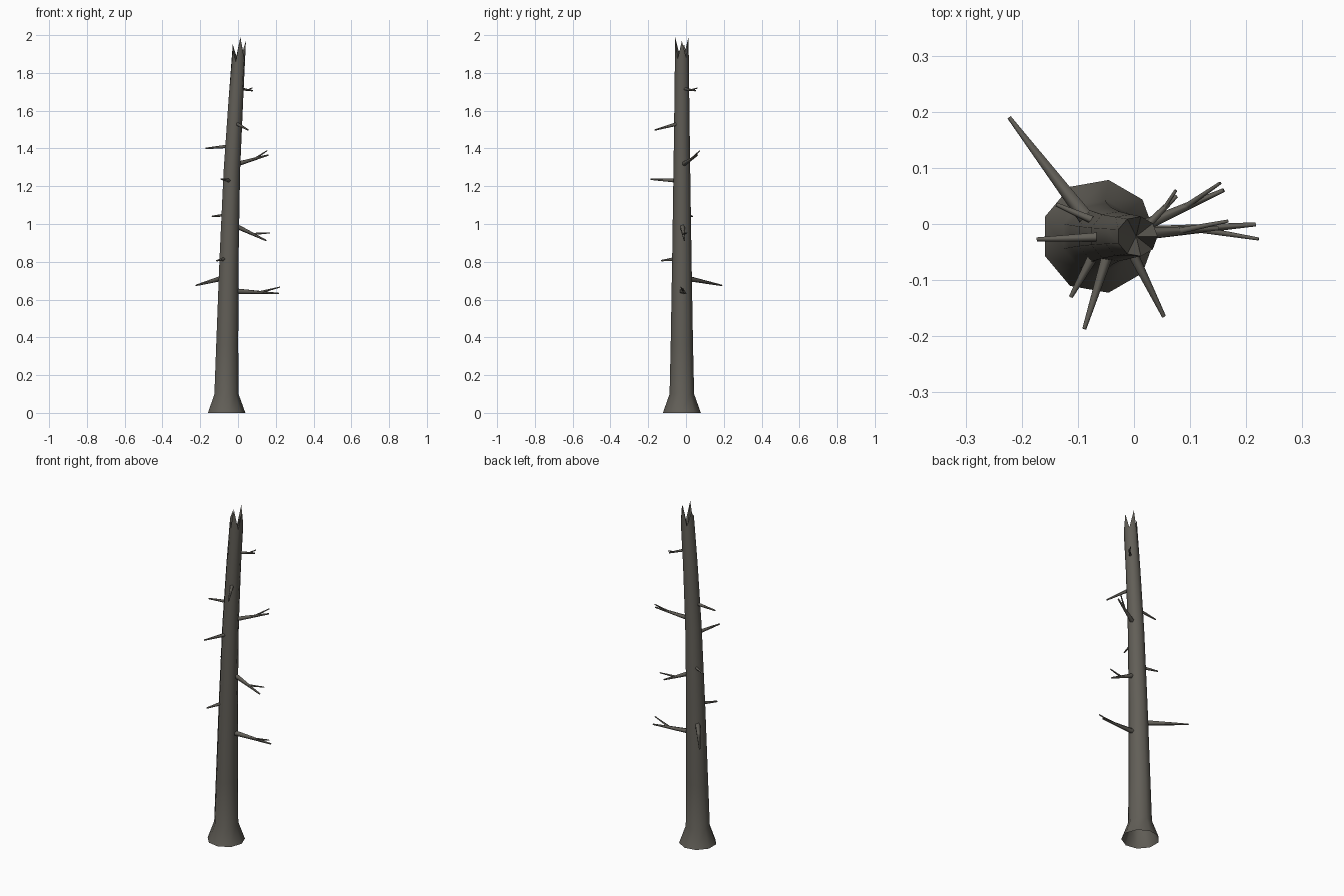
import bpy, bmesh, math
from mathutils import Vector

if "Cube" in bpy.data.objects:
    bpy.data.objects.remove(bpy.data.objects["Cube"])

bark = bpy.data.materials.new("bark")
bark.diffuse_color = (0.12, 0.112, 0.095, 1)
bark.use_nodes = True
bark.node_tree.nodes["Principled BSDF"].inputs["Base Color"].default_value = bark.diffuse_color
SIDES = 9


def finish(bm, name, angle):
    bmesh.ops.recalc_face_normals(bm, faces=bm.faces)
    me = bpy.data.meshes.new(name)
    bm.to_mesh(me)
    bm.free()
    ob = bpy.data.objects.new(name, me)
    bpy.context.collection.objects.link(ob)
    me.materials.append(bark)
    bpy.ops.object.select_all(action='DESELECT')
    ob.select_set(True)
    bpy.context.view_layer.objects.active = ob
    bpy.ops.object.shade_smooth_by_angle(angle=math.radians(angle))
    return ob


def bridge(bm, a, b):
    n = len(a)
    for i in range(n):
        bm.faces.new((a[i], a[(i + 1) % n], b[(i + 1) % n], b[i]))


# Trunk: flared, leaning, open at the bottom; (z, centre x, radius)
profile = [(0, -0.063, 0.102), (0.1, -0.063, 0.066), (0.36, -0.059, 0.06),
           (0.82, -0.049, 0.052), (1.28, -0.034, 0.045), (1.65, -0.013, 0.040)]
# Broken crown: height of each splinter around the rim
crown = [1.97, 1.88, 1.99, 1.87, 1.95, 1.92, 1.86, 1.99, 1.87]
bm = bmesh.new()
rings = []
for z, cx, r in profile + [(None, 0.006, 0.036)]:
    ring = []
    for i in range(SIDES):
        a = math.tau * i / SIDES
        h = crown[i] if z is None else z
        ring.append(bm.verts.new((cx + r * math.cos(a), -0.022 + r * math.sin(a), h)))
    rings.append(ring)
for a, b in zip(rings, rings[1:]):
    bridge(bm, a, b)
core = bm.verts.new((0.004, -0.022, 1.85))
for i in range(SIDES):
    bm.faces.new((rings[-1][i], rings[-1][(i + 1) % SIDES], core))
finish(bm, "trunk", 50)


def twig(bm, p, q, r0, r1, n=5):
    p, q = Vector(p), Vector(q)
    rot = (q - p).to_track_quat('Z', 'Y')
    ends = []
    for c, r in ((p, r0), (q, r1)):
        ends.append([bm.verts.new(c + rot @ Vector((r * math.cos(math.tau * i / n),
                                                    r * math.sin(math.tau * i / n), 0)))
                     for i in range(n)])
    bridge(bm, *ends)
    bm.faces.new(ends[1])


# Dead branches: root, tip, root radius, optional fork tip
branches = [
    ((-0.015, -0.02, 0.645), (0.217, -0.001, 0.632), 0.015, (0.222, -0.027, 0.666)),
    ((-0.085, 0.012, 0.712), (-0.222, 0.19, 0.675), 0.015, None),
    ((-0.075, -0.06, 0.815), (-0.113, -0.13, 0.806), 0.010, None),
    ((-0.012, -0.02, 0.99), (0.15, -0.008, 0.912), 0.014, (0.168, 0.005, 0.953)),
    ((-0.075, 0.008, 1.047), (-0.138, 0.035, 1.04), 0.008, None),
    ((-0.048, -0.055, 1.23), (-0.089, -0.187, 1.237), 0.011, None),
    ((0.0, -0.012, 1.318), (0.160, 0.06, 1.365), 0.013, (0.154, 0.073, 1.388)),
    ((-0.05, -0.022, 1.412), (-0.173, -0.027, 1.40), 0.010, None),
    ((-0.002, -0.055, 1.528), (0.053, -0.165, 1.498), 0.010, None),
    ((0.022, -0.005, 1.715), (0.076, 0.050, 1.706), 0.008, (0.075, 0.060, 1.72)),
]
for i, (root, tip, r, fork) in enumerate(branches):
    bm = bmesh.new()
    twig(bm, root, tip, r, 0.004)
    if fork:
        start = Vector(root).lerp(Vector(tip), 0.55)
        twig(bm, start, fork, r * 0.45, 0.003)
    finish(bm, f"branch_{i + 1}", 80)
